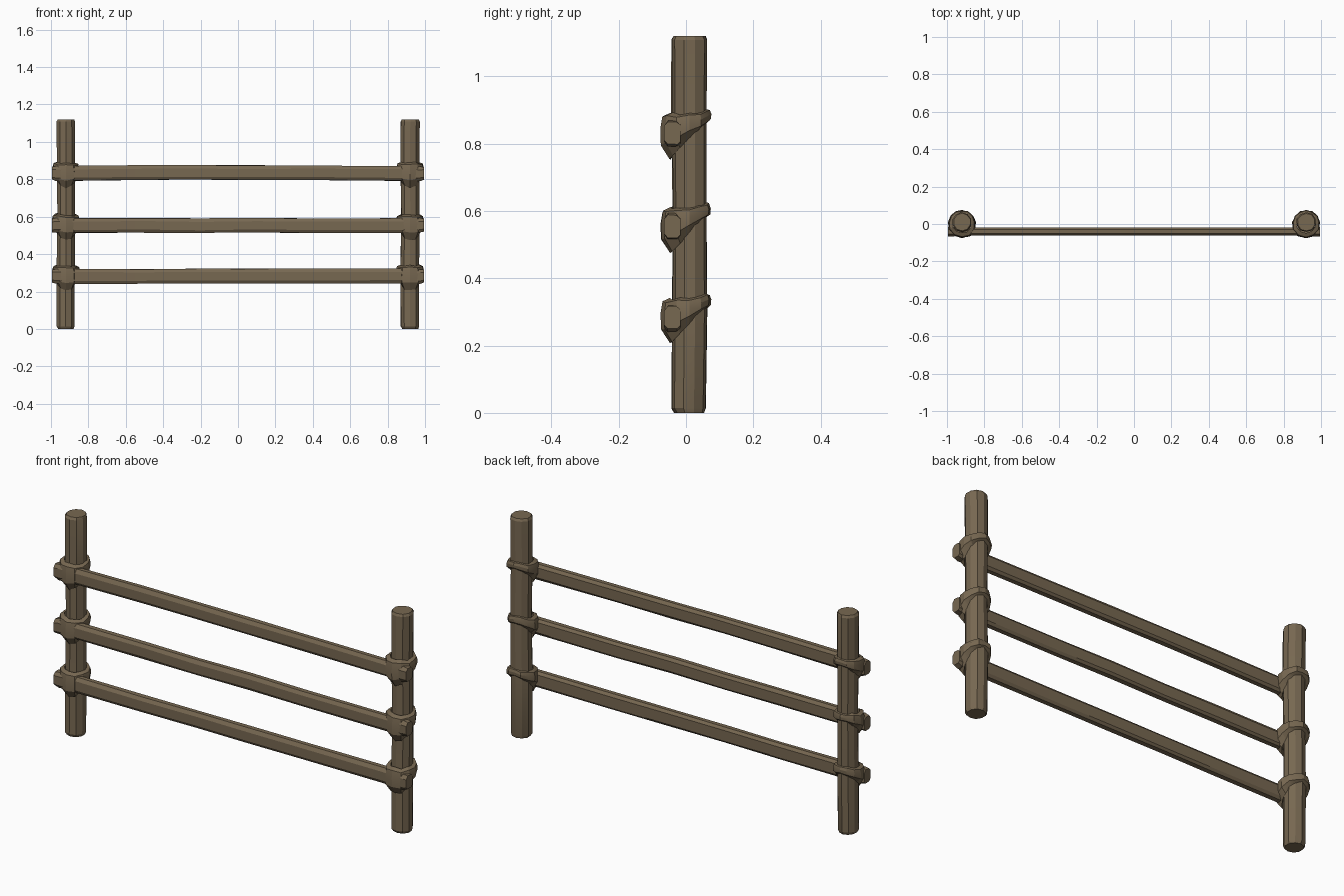
import bpy, bmesh, math, random
from mathutils import Vector

if "Cube" in bpy.data.objects:
    bpy.data.objects.remove(bpy.data.objects["Cube"])

random.seed(4)
wood = bpy.data.materials.new("weathered brown wood")
wood.diffuse_color = (0.185, 0.138, 0.083, 1)
wood.use_nodes = True
wood.node_tree.nodes["Principled BSDF"].inputs["Base Color"].default_value = wood.diffuse_color

POST_X, POST_Y, HEIGHT = 0.92, 0.01, 1.12
RAIL_Z = {"bottom": 0.282, "middle": 0.553, "top": 0.832}


def loft(name, rings, closed=False):
    """Skin a list of equal-sized vertex rings; cap the ends unless closed."""
    bm = bmesh.new()
    loops = [[bm.verts.new(p) for p in ring] for ring in rings]
    n = len(loops[0])
    pairs = list(zip(loops, loops[1:]))
    if closed:
        pairs.append((loops[-1], loops[0]))
    else:
        bm.faces.new(loops[0])
        bm.faces.new(loops[-1])
    for a, b in pairs:
        for i in range(n):
            j = (i + 1) % n
            bm.faces.new((a[i], a[j], b[j], b[i]))
    bmesh.ops.recalc_face_normals(bm, faces=bm.faces)
    mesh = bpy.data.meshes.new(name)
    bm.to_mesh(mesh)
    bm.free()
    mesh.materials.append(wood)
    obj = bpy.data.objects.new(name, mesh)
    bpy.context.collection.objects.link(obj)
    bpy.context.view_layer.objects.active = obj
    for o in bpy.context.selected_objects:
        o.select_set(False)
    obj.select_set(True)
    bpy.ops.object.shade_smooth_by_angle(angle=math.radians(22))
    return obj


def wobble(amount):
    return random.uniform(-amount, amount)


# Upright posts: ten-sided logs with chipped, rounded ends
def post(name, x):
    rings = []
    facets = [1 + wobble(0.035) for _ in range(10)]
    for z, r in ((0, 0.044), (0.014, 0.051), (0.3, 0.052), (0.6, 0.050),
                 (0.88, 0.052), (HEIGHT - 0.012, 0.053), (HEIGHT, 0.047)):
        cx, cy = x + wobble(0.002), POST_Y + wobble(0.002)
        rings.append([(cx + r * f * math.cos(math.tau * (i + 0.5) / 10),
                       cy + r * f * math.sin(math.tau * (i + 0.5) / 10), z)
                      for i, f in enumerate(facets)])
    return loft(name, rings)


# Rails: hewn planks with chamfered corners and slightly swollen ends
RAIL_SECTION = ((-1, -0.6), (-0.55, -1), (0.6, -1), (1, -0.7),
                (1, 0.65), (0.5, 1), (-0.5, 1), (-1, 0.55))


def rail(name, z, bow):
    rings = []
    for x in (-0.995, -0.975, -0.86, -0.5, -0.2, 0.1, 0.4, 0.86, 0.975, 0.995):
        end = abs(x) > 0.9
        w = 0.025 if end else 0.0215
        h = 0.034 if abs(x) > 0.98 else 0.039
        cz = z + bow * (1 - x * x) + wobble(0.002)
        rings.append([(x, -0.041 + w * u, cz + h * v + wobble(0.0015))
                      for u, v in RAIL_SECTION])
    return loft(name, rings)


# Bindings: a lumpy strap, high behind the post and wide across the rail front
def binding(name, x, z):
    rings = []
    steps = 12
    for k in range(steps):
        a = math.tau * k / steps
        front = (1 - math.sin(a)) / 2          # 0 behind, 1 in front
        d = Vector((math.cos(a), math.sin(a)))
        r = 0.063 + 0.021 * front + wobble(0.003)
        if k in (7, 8, 10, 11):
            r += 0.002
        mid = 0.048 - 0.058 * front + wobble(0.004)
        half = 0.024 + 0.042 * front ** 1.5 + wobble(0.003)

        def at(radius, dz):
            return (x + d.x * radius, POST_Y + d.y * radius, z + dz)
        rings.append([at(r * 0.68, mid + half), at(r * 0.93, mid + half * 0.85),
                      at(r, mid + half * 0.3), at(r * 0.98, mid - half * 0.4),
                      at(r * 0.68, mid - half)])
    return loft(name, rings, closed=True)


for side, sx in (("left", -1), ("right", 1)):
    post(side + "_post", sx * POST_X)
    for level, z in RAIL_Z.items():
        binding(f"{side}_{level}_binding", sx * POST_X, z)

for level, z in RAIL_Z.items():
    rail(level + "_rail", z, 0.004 if level == "top" else 0)
